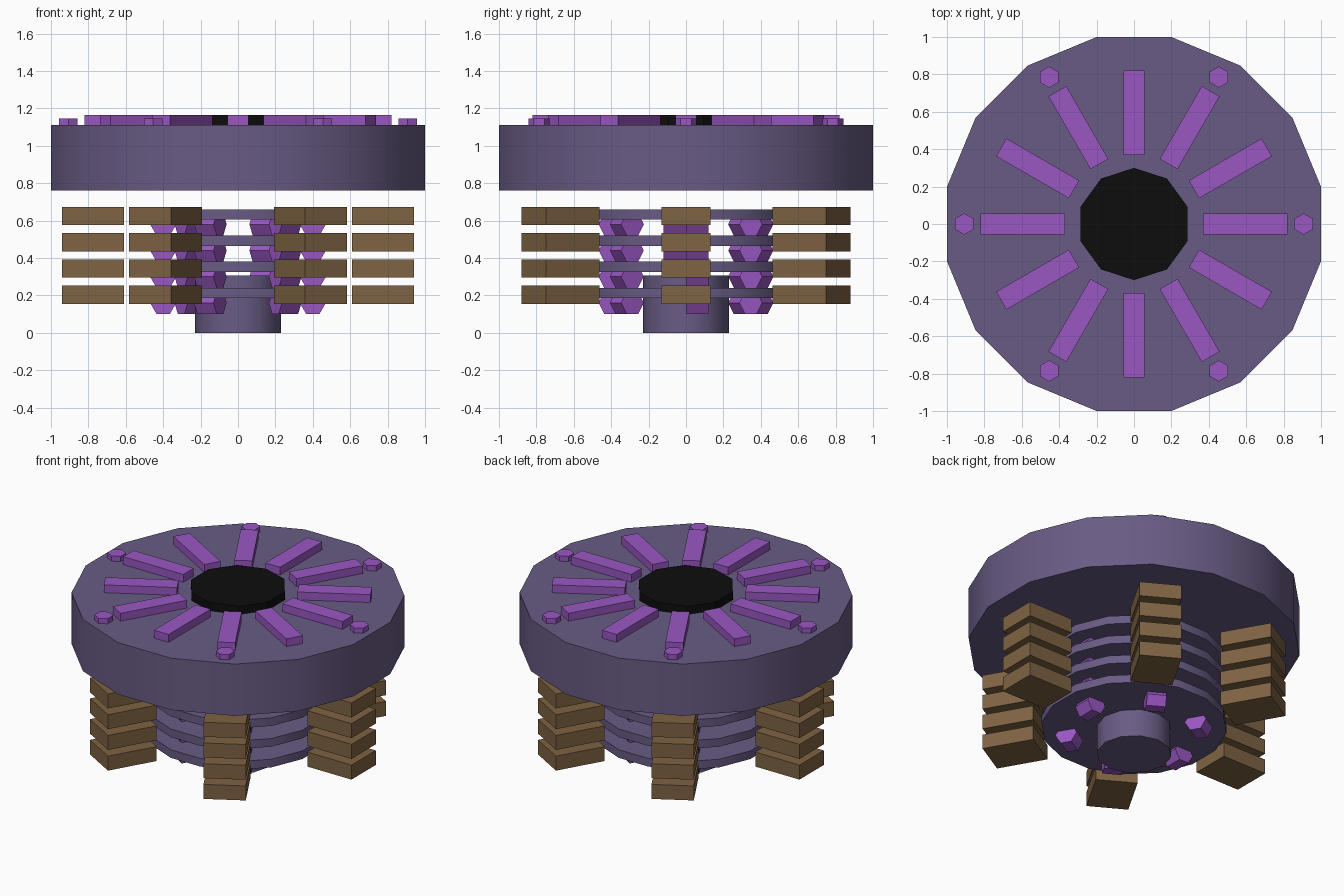
import bpy, math
from mathutils import Matrix, Vector

old = bpy.data.objects.get("Cube")
if old:
    bpy.data.objects.remove(old, do_unlink=True)


def material(name, rgb):
    m = bpy.data.materials.new(name)
    m.use_nodes = True
    color = (*rgb, 1)
    m.diffuse_color = color
    m.node_tree.nodes["Principled BSDF"].inputs["Base Color"].default_value = color
    return m


DUSK = material("dusky_purple", (0.14, 0.105, 0.23))
VIOLET = material("bright_violet", (0.32, 0.095, 0.54))
BROWN = material("brown", (0.21, 0.125, 0.056))
BLACK = material("black", (0.004, 0.004, 0.004))


def finish(name, mat, smooth=False):
    ob = bpy.context.object
    ob.name = name
    ob.data.materials.append(mat)
    if smooth:
        bpy.ops.object.shade_smooth_by_angle(angle=math.radians(35))
    return ob


def prism(name, sides, radius, z0, z1, mat, turn=0.0, xy=(0, 0), smooth=False):
    """Upright prism; turn is the angle of its first corner."""
    bpy.ops.mesh.primitive_cylinder_add(vertices=sides, radius=radius, depth=z1 - z0,
                                        location=(*xy, (z0 + z1) / 2))
    ob = finish(name, mat, smooth)
    ob.data.transform(Matrix.Rotation(turn, 4, 'Z'))
    return ob


def radial_box(name, angle, r0, r1, width, z0, z1, mat):
    """Box pointing outward from the axis."""
    bpy.ops.mesh.primitive_cube_add(size=1)
    ob = finish(name, mat)
    ob.data.transform(Matrix.Translation(((r0 + r1) / 2, 0, (z0 + z1) / 2))
                      @ Matrix.Diagonal((r1 - r0, width, z1 - z0, 1)))
    ob.rotation_euler.z = angle
    return ob


def stud(name, angle, z):
    """Hexagonal rod lying along the rim, flat side down."""
    bpy.ops.mesh.primitive_cylinder_add(vertices=6, radius=0.07, depth=0.12)
    ob = finish(name, VIOLET)
    ob.data.transform(Matrix.Translation((0.4, 0.06, z))
                      @ Matrix.Rotation(math.pi / 2, 4, 'X')
                      @ Matrix.Rotation(math.pi / 6, 4, 'Z'))
    ob.rotation_euler.z = angle
    return ob


HALF = math.pi / 16
SIXTH = math.pi / 3

# Large upper drum, centre cap and lower hub
prism("upper_drum", 16, 1 / math.cos(HALF), 0.76, 1.11, DUSK, HALF, smooth=True)
prism("centre_cap", 10, 0.3, 1.10, 1.165, BLACK)
prism("lower_hub", 12, 0.23, 0, 0.305, DUSK, smooth=True)

# Spokes and bolts on the drum's top
for i in range(12):
    radial_box(f"spoke_{i + 1}", i * SIXTH / 2, 0.37, 0.82, 0.11, 1.10, 1.163, VIOLET)
for i in range(6):
    a = i * SIXTH
    prism(f"bolt_{i + 1}", 6, 0.057, 1.10, 1.145, VIOLET,
          xy=(0.907 * math.cos(a), 0.907 * math.sin(a)))

# Four tiers, each a plate with six blocks and six studs
for tier in range(4):
    base = 0.155 + 0.14 * tier
    prism(f"plate_{tier + 1}", 16, 0.57, base + 0.03, base + 0.085, DUSK, HALF, smooth=True)
    for i in range(6):
        tag = f"{tier + 1}_{i + 1}"
        radial_box(f"block_{tag}", i * SIXTH, 0.61, 0.94, 0.26, base, base + 0.098, BROWN)
        stud(f"stud_{tag}", i * SIXTH, base + 0.005)
